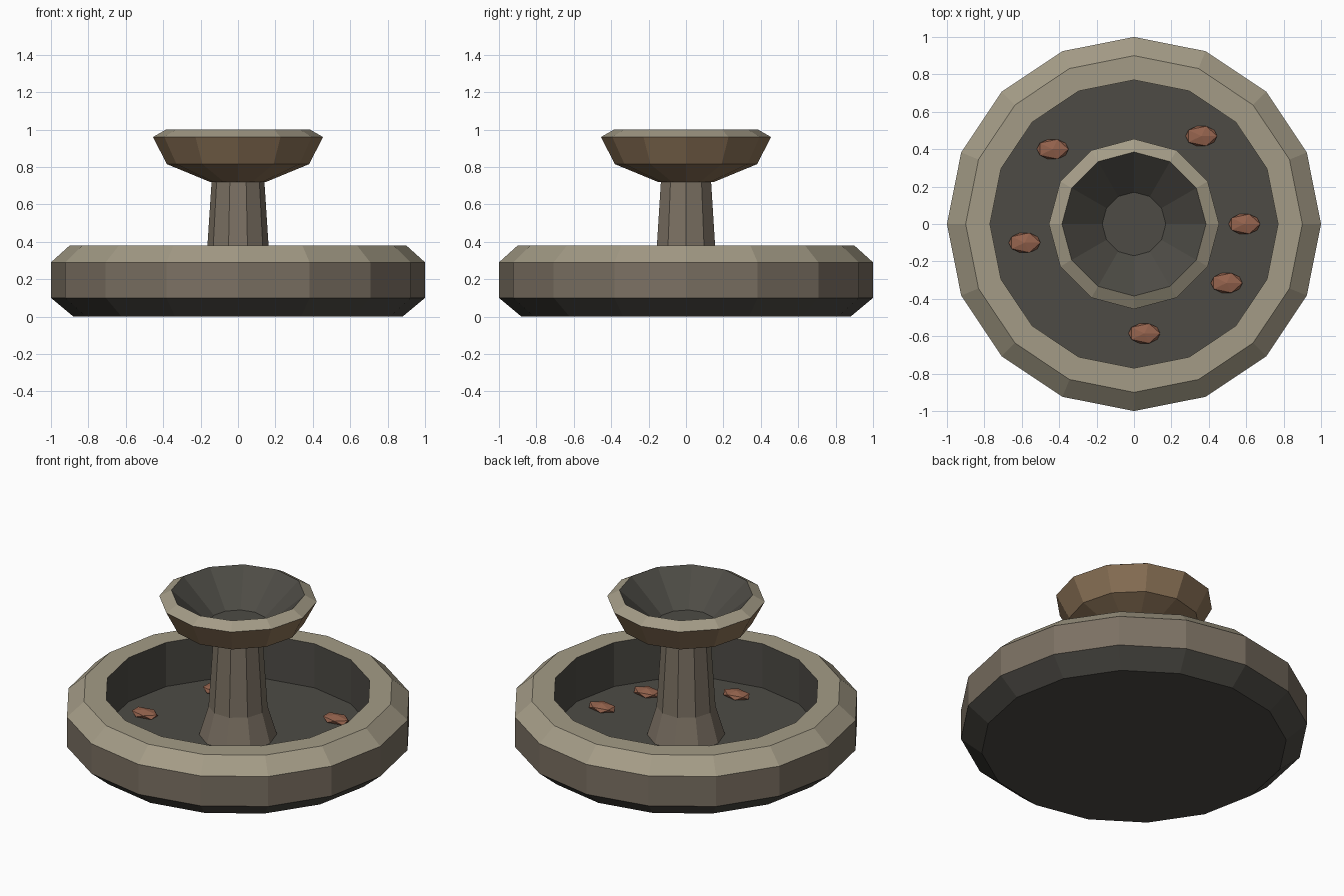
import bpy, bmesh
from math import cos, sin, pi

if "Cube" in bpy.data.objects:
    bpy.data.objects.remove(bpy.data.objects["Cube"])


def material(name, rgb):
    m = bpy.data.materials.new(name)
    m.diffuse_color = (*rgb, 1)
    m.use_nodes = True
    m.node_tree.nodes["Principled BSDF"].inputs["Base Color"].default_value = m.diffuse_color
    return m


stone = material("stone", (0.20, 0.165, 0.125))
rim = material("worn_rim", (0.37, 0.33, 0.24))
dark = material("damp_stone", (0.075, 0.071, 0.06))
clay = material("brown_stone", (0.26, 0.17, 0.095))
leaf_mat = material("dry_leaf", (0.30, 0.125, 0.075))


def finish(bm, name, mats):
    bmesh.ops.recalc_face_normals(bm, faces=bm.faces)
    mesh = bpy.data.meshes.new(name)
    bm.to_mesh(mesh)
    bm.free()
    for m in mats:
        mesh.materials.append(m)
    obj = bpy.data.objects.new(name, mesh)
    bpy.context.collection.objects.link(obj)
    return obj


def lathe(name, sides, profile, mats, bands):
    """Revolve (radius, z) points; bands gives the material of the first cap,
    each band between rings, and the last cap."""
    bm = bmesh.new()
    rings = [[bm.verts.new((r * cos(2 * pi * i / sides), r * sin(2 * pi * i / sides), z))
              for i in range(sides)] for r, z in profile]
    bm.faces.new(rings[0][::-1]).material_index = bands[0]
    for a, b, mi in zip(rings, rings[1:], bands[1:-1]):
        for i in range(sides):
            j = (i + 1) % sides
            bm.faces.new((a[i], a[j], b[j], b[i])).material_index = mi
    bm.faces.new(rings[-1]).material_index = bands[-1]
    return finish(bm, name, mats)


# Wide lower basin: dark foot chamfer, stone side, worn rim, dark inside
lathe("basin", 16,
      [(0.88, 0), (1.0, 0.10), (1.0, 0.29), (0.90, 0.38), (0.77, 0.38), (0.77, 0.10)],
      [dark, stone, rim], [0, 0, 1, 2, 2, 0, 0])

# Central pillar with flared foot
lathe("pillar", 10,
      [(0.23, 0.08), (0.17, 0.28), (0.14, 0.74)],
      [stone], [0, 0, 0, 0])

# Upper bowl: brown outside, worn lip, dark inside
lathe("upper_bowl", 12,
      [(0.15, 0.72), (0.38, 0.815), (0.455, 0.96), (0.385, 1.0), (0.17, 0.81)],
      [clay, rim, dark], [0, 0, 0, 1, 2, 2])

# Fallen leaves lying on the basin floor
spots = [(0.59, 0.0), (0.495, -0.315), (0.055, -0.585),
         (-0.585, -0.10), (-0.435, 0.40), (0.36, 0.47)]
for n, (x, y) in enumerate(spots, 1):
    bm = bmesh.new()
    bmesh.ops.create_icosphere(bm, subdivisions=1, radius=1)
    bmesh.ops.scale(bm, vec=(0.095, 0.062, 0.024), verts=bm.verts)
    leaf = finish(bm, f"leaf_{n}", [leaf_mat])
    leaf.location = (x, y, 0.115)
